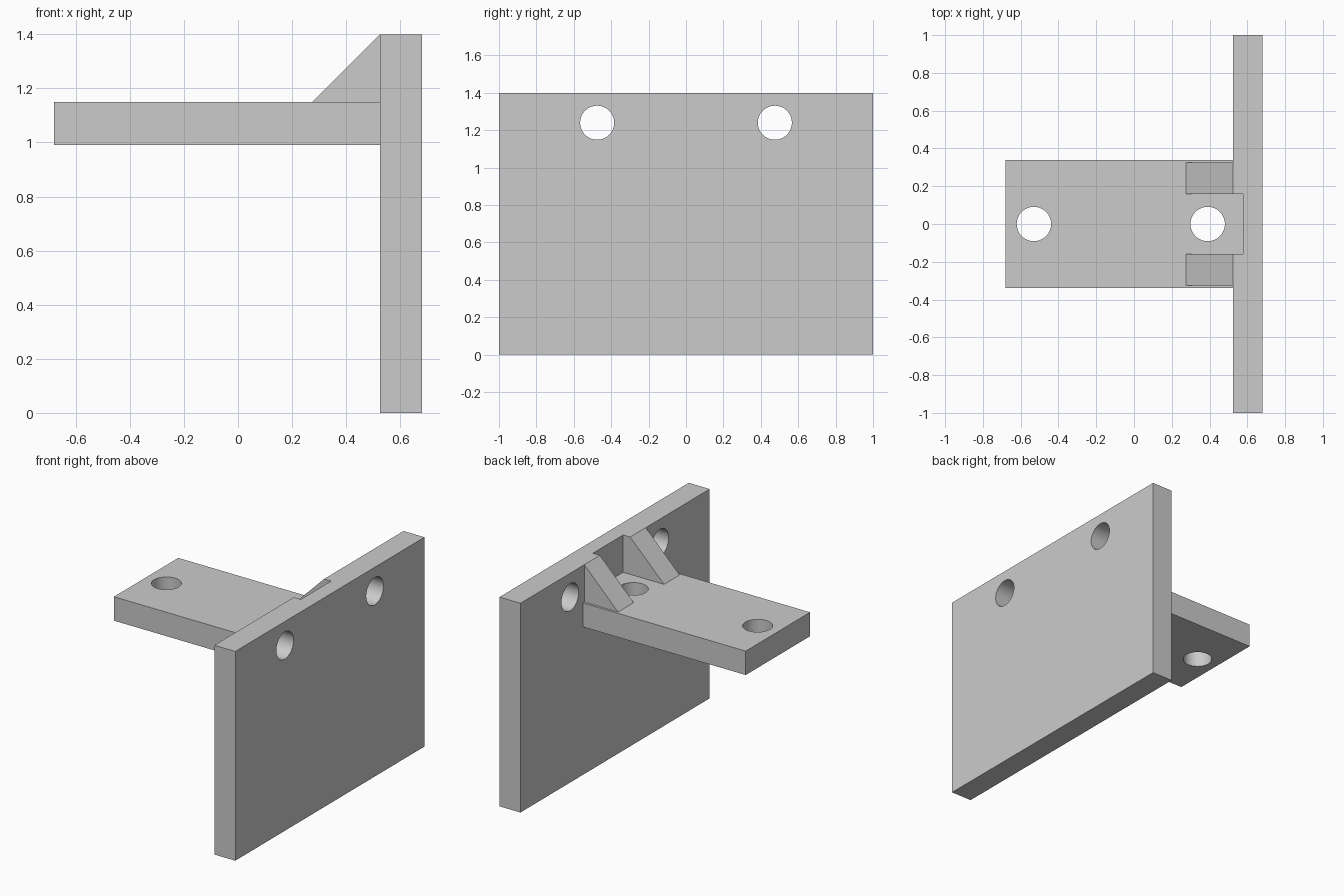
import bpy, bmesh, math
from mathutils import Matrix, Vector

cube = bpy.data.objects.get("Cube")
if cube:
    bpy.data.objects.remove(cube, do_unlink=True)

grey = bpy.data.materials.new("plain grey")
grey.use_nodes = True
colour = (0.6, 0.6, 0.6, 1)
grey.diffuse_color = colour
grey.node_tree.nodes["Principled BSDF"].inputs["Base Color"].default_value = colour

BACK, FRONT, NOTCH = 0.525, 0.68, 0.577   # thickness limits of the upright plate
TOP, SHELF_TOP, SHELF_BASE = 1.4, 1.15, 0.99
HOLE = 0.091


def add_object(name, bm):
    bmesh.ops.recalc_face_normals(bm, faces=bm.faces)
    mesh = bpy.data.meshes.new(name)
    bm.to_mesh(mesh)
    bm.free()
    mesh.materials.append(grey)
    obj = bpy.data.objects.new(name, mesh)
    bpy.context.collection.objects.link(obj)
    return obj


def box(name, low, high):
    low, high = Vector(low), Vector(high)
    bm = bmesh.new()
    bmesh.ops.create_cube(bm, size=1, matrix=Matrix.Translation((low + high) / 2)
                          @ Matrix.Diagonal((*(high - low), 1)))
    return add_object(name, bm)


def drill(name, centre, axis):
    turn = Matrix.Rotation(math.pi / 2, 4, "Y") if axis == "X" else Matrix()
    bm = bmesh.new()
    bmesh.ops.create_cone(bm, cap_ends=True, segments=64, radius1=HOLE, radius2=HOLE,
                          depth=0.4, matrix=Matrix.Translation(centre) @ turn)
    return add_object(name, bm)


def cut(obj, cutters):
    for cutter in cutters:
        mod = obj.modifiers.new("cut", "BOOLEAN")
        mod.operation, mod.solver, mod.object = "DIFFERENCE", "EXACT", cutter
    evaluated = obj.evaluated_get(bpy.context.evaluated_depsgraph_get())
    mesh = bpy.data.meshes.new_from_object(evaluated)
    obj.modifiers.clear()
    obj.data = mesh
    for cutter in cutters:
        bpy.data.objects.remove(cutter, do_unlink=True)
    # Round the hole walls while keeping the rims sharp
    bpy.ops.object.select_all(action="DESELECT")
    obj.select_set(True)
    bpy.context.view_layer.objects.active = obj
    bpy.ops.object.shade_smooth_by_angle(angle=math.radians(30))


# Upright plate with two mounting holes and a notch above the shelf
plate = box("upright_plate", (BACK, -1, 0), (FRONT, 1, TOP))
cut(plate, [drill("plate_hole", (0.6, y, 1.24), "X") for y in (-0.475, 0.475)]
    + [box("notch", (0.4, -0.16, SHELF_TOP), (NOTCH, 0.16, 1.6))])

# Shelf with two vertical holes
shelf = box("shelf", (-FRONT, -0.34, SHELF_BASE), (BACK, 0.34, SHELF_TOP))
cut(shelf, [drill("shelf_hole", (x, 0, 1.07), "Z") for x in (-0.53, 0.39)])

# Triangular gussets on both sides of the notch
for side, name in ((1, "back_gusset"), (-1, "front_gusset")):
    bm = bmesh.new()
    corners = [(0.275, SHELF_TOP), (BACK, SHELF_TOP), (BACK, TOP)]
    face = bm.faces.new([bm.verts.new((x, side * 0.16, z)) for x, z in corners])
    extruded = bmesh.ops.extrude_face_region(bm, geom=[face], use_keep_orig=True)
    moved = [v for v in extruded["geom"] if isinstance(v, bmesh.types.BMVert)]
    bmesh.ops.translate(bm, verts=moved, vec=(0, side * 0.165, 0))
    add_object(name, bm)
